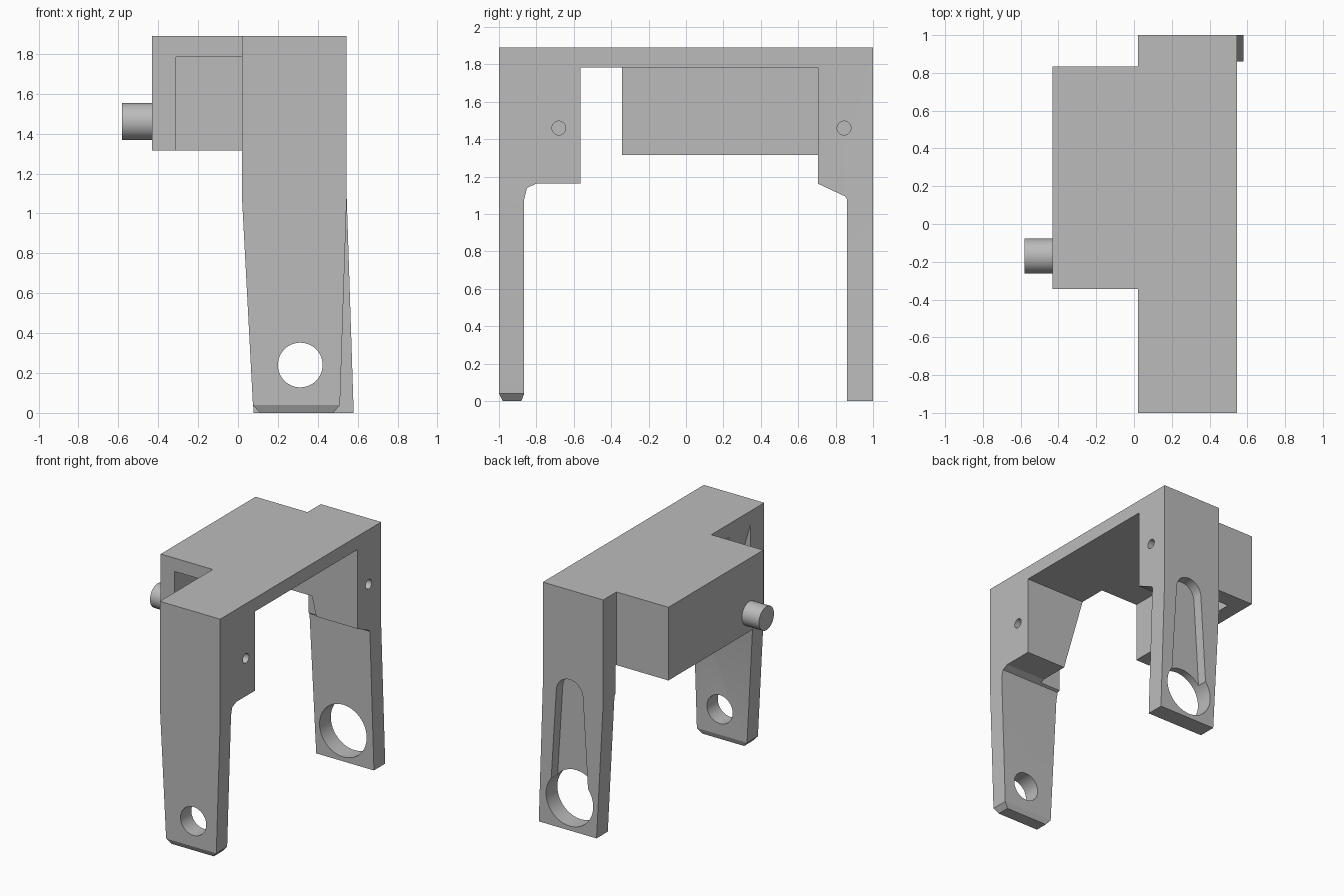
import bpy, bmesh, math
from mathutils import Vector, Matrix

old = bpy.data.objects.get("Cube")
if old:
    bpy.data.objects.remove(old, do_unlink=True)

grey = bpy.data.materials.new("plain grey")
grey.use_nodes = True
GREY = (0.5, 0.5, 0.5, 1)
grey.diffuse_color = GREY
grey.node_tree.nodes["Principled BSDF"].inputs["Base Color"].default_value = GREY


def finish(bm, name):
    bmesh.ops.recalc_face_normals(bm, faces=bm.faces)
    mesh = bpy.data.meshes.new(name)
    bm.to_mesh(mesh)
    bm.free()
    mesh.materials.append(grey)
    ob = bpy.data.objects.new(name, mesh)
    bpy.context.collection.objects.link(ob)
    return ob


def prism_mesh(points, axis, lo, hi):
    """Extrude an outline along x (points are y, z) or y (points are x, z)."""
    bm = bmesh.new()
    place = (lambda a, b: (lo, a, b)) if axis == "x" else (lambda a, b: (a, lo, b))
    face = bm.faces.new([bm.verts.new(place(a, b)) for a, b in points])
    new = bmesh.ops.extrude_face_region(bm, geom=[face])["geom"]
    shift = Vector((hi - lo, 0, 0)) if axis == "x" else Vector((0, hi - lo, 0))
    bmesh.ops.translate(bm, vec=shift, verts=[v for v in new if isinstance(v, bmesh.types.BMVert)])
    return bm


def prism(name, points, axis, lo, hi):
    return finish(prism_mesh(points, axis, lo, hi), name)


def box(name, x0, x1, y0, y1, z0, z1):
    return prism(name, [(x0, z0), (x1, z0), (x1, z1), (x0, z1)], "y", y0, y1)


def rod(name, axis, centre, radius, length):
    turn = Matrix.Rotation(math.pi / 2, 4, "Y" if axis == "x" else "X")
    bm = bmesh.new()
    bmesh.ops.create_cone(bm, cap_ends=True, segments=48, radius1=radius, radius2=radius,
                          depth=length, matrix=Matrix.Translation(centre) @ turn)
    return finish(bm, name)


def cut(target, cutter):
    cutter.hide_render = True
    mod = target.modifiers.new("cut", "BOOLEAN")
    mod.operation, mod.solver, mod.object = "DIFFERENCE", "EXACT", cutter
    bpy.context.view_layer.objects.active = target
    bpy.ops.object.modifier_apply(modifier=mod.name)
    bpy.data.objects.remove(cutter, do_unlink=True)


def smooth(ob):
    bpy.ops.object.select_all(action="DESELECT")
    ob.select_set(True)
    bpy.context.view_layer.objects.active = ob
    bpy.ops.object.shade_smooth_by_angle(angle=math.radians(20))


# Arch: side outline extruded across the width, legs tapered afterwards
LEFT, RIGHT, TOP, KNEE, FOOT = 0.02, 0.545, 1.89, 1.08, 0.04
outline = [(-1, FOOT), (-0.98, 0), (-0.88, 0), (-0.865, FOOT), (-0.865, KNEE),
           (-0.85, 1.14), (-0.8, 1.163), (-0.565, 1.163), (-0.565, 1.785),
           (0.705, 1.785), (0.705, 1.163), (0.85, 1.095), (0.86, KNEE),
           (0.86, 0), (1, 0), (1, TOP), (-1, TOP)]
bm = prism_mesh(outline, "x", LEFT, RIGHT)
for z in (KNEE, FOOT):
    bmesh.ops.bisect_plane(bm, geom=bm.verts[:] + bm.edges[:] + bm.faces[:],
                           plane_co=(0, 0, z), plane_no=(0, 0, 1))
for v in bm.verts:
    drop = max(0, KNEE - v.co.z) / KNEE
    is_left = v.co.x < 0.3
    if v.co.y > 0:
        v.co.x += (0.058 if is_left else 0.035) * drop
    else:
        v.co.x += (0.057 if is_left else -0.035) * drop
        if v.co.z < FOOT - 0.01:
            v.co.x += 0.033 if is_left else -0.033
arch = finish(bm, "arch_frame")

# Sloping clearance cuts on the inner blocks
cut(arch, prism("front_slope_cutter", [(-0.1, 1.785), (LEFT, 1.785), (0.207, 1.13), (-0.1, 1.13)],
                "y", -0.83, -0.5))
cut(arch, prism("back_slope_cutter", [(-0.1, 1.315), (0.15, 1.315), (0.207, 1.08), (-0.1, 1.08)],
                "y", 0.6, 0.845))

# Leg holes and the tapered round-topped slot on the back leg
MID, HOLE_Z = 0.312, 0.24
cut(arch, rod("front_hole_cutter", "y", (MID, -0.93, HOLE_Z), 0.112, 0.4))
slot = [(MID - 0.168, HOLE_Z), (MID + 0.168, HOLE_Z)]
for i in range(17):
    a = math.pi * i / 16
    slot.append((MID + 0.116 * math.cos(a), 1.07 + 0.116 * math.sin(a)))
cut(arch, prism("slot_cutter", slot, "y", 0.92, 1.1))
cut(arch, rod("back_hole_cutter", "y", (MID, 0.93, HOLE_Z), 0.205, 0.4))

# Blind pin holes in the side
for y in (-0.68, 0.845):
    cut(arch, rod("pin_hole_cutter", "x", (RIGHT, y, 1.46), 0.037, 0.4))
smooth(arch)

# Side housing, open at the front, below and towards the arch
housing = box("side_housing", -0.432, LEFT, -0.343, 0.835, 1.315, TOP)
cut(housing, box("housing_cutter", -0.31, 0.1, -0.5, 0.705, 1.2, 1.785))

# Round peg on the housing
smooth(rod("side_peg", "x", (-0.506, -0.17, 1.46), 0.093, 0.15))
